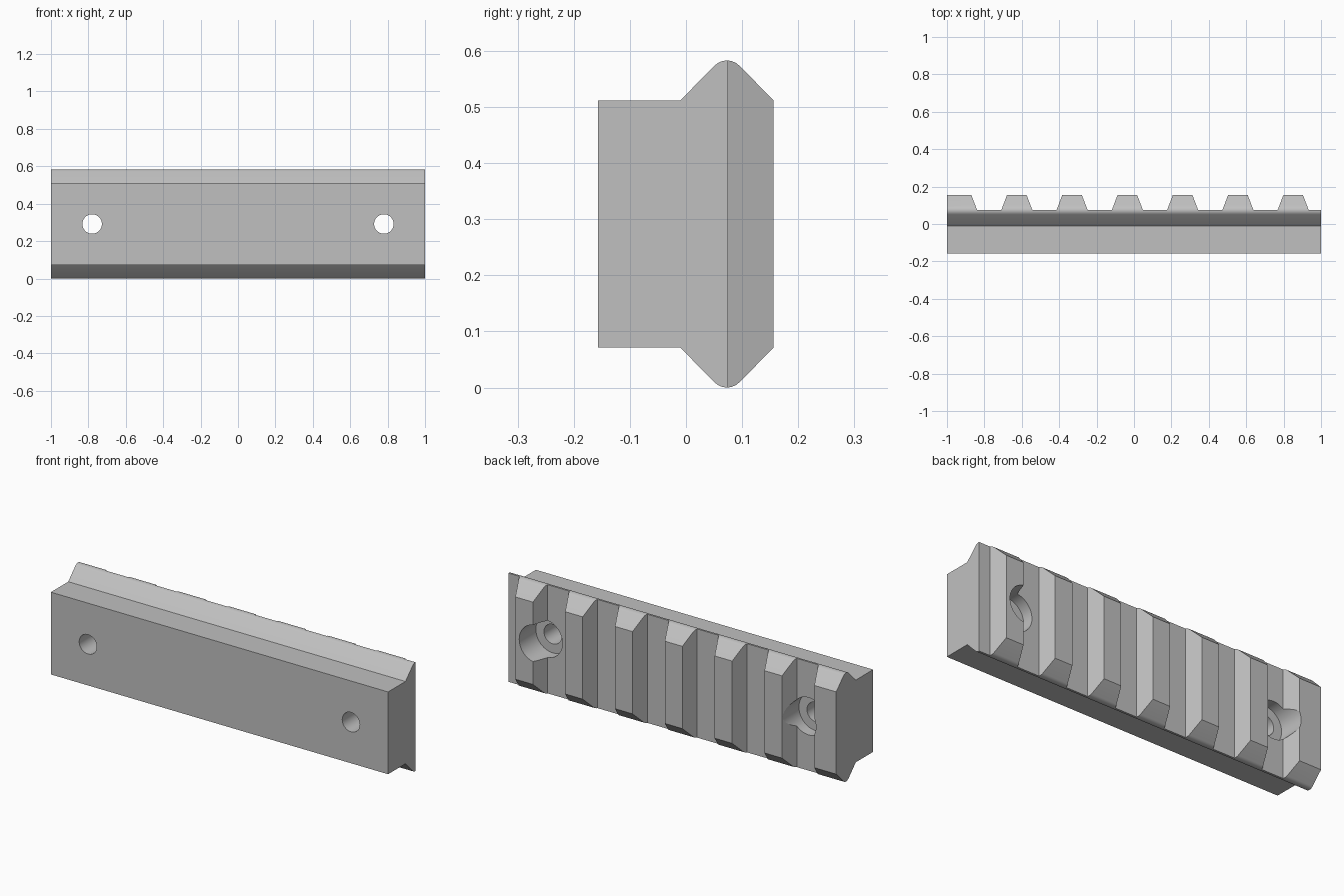
import bpy, bmesh, math
from mathutils import Matrix

cube = bpy.data.objects.get("Cube")
if cube:
    bpy.data.objects.remove(cube, do_unlink=True)

BACK, FLOOR, MID = 0.156, 0.075, 0.2915
PITCH, FIRST, TEETH = 0.2955, -0.922, 7

grey = bpy.data.materials.new("plain_grey")
grey.use_nodes = True
colour = (0.53, 0.53, 0.53, 1)
grey.diffuse_color = colour
grey.node_tree.nodes["Principled BSDF"].inputs["Base Color"].default_value = colour


def add_prism(bm, points, shift):
    """Extrude a closed outline along the shift vector."""
    face = bm.faces.new([bm.verts.new(p) for p in points])
    out = bmesh.ops.extrude_face_region(bm, geom=[face])
    verts = [v for v in out["geom"] if isinstance(v, bmesh.types.BMVert)]
    bmesh.ops.translate(bm, verts=verts, vec=shift)


def make_object(name, bm):
    bmesh.ops.recalc_face_normals(bm, faces=bm.faces)
    mesh = bpy.data.meshes.new(name)
    bm.to_mesh(mesh)
    bm.free()
    mesh.materials.append(grey)
    obj = bpy.data.objects.new(name, mesh)
    bpy.context.collection.objects.link(obj)
    return obj


def cut(target, cutter):
    cutter.hide_render = True
    mod = target.modifiers.new("cut", 'BOOLEAN')
    mod.operation, mod.solver, mod.object = 'DIFFERENCE', 'EXACT', cutter
    bpy.context.view_layer.objects.active = target
    bpy.ops.object.modifier_apply(modifier=mod.name)
    bpy.data.objects.remove(cutter, do_unlink=True)


# Rail body: upper half outline with a rounded ridge, mirrored downwards
radius, ridge_y = 0.031, 0.073
half = [(-0.157, 0.2205), (-0.01, 0.2205)]
for i in range(7):
    a = math.radians(135 - 15 * i)
    half.append((ridge_y + radius * math.cos(a),
                 0.2915 - radius + radius * math.sin(a)))
half.append((BACK, 0.2205))
outline = half + [(y, -z) for y, z in reversed(half)]
bm = bmesh.new()
add_prism(bm, [(-1, y, MID + z) for y, z in outline], (2, 0, 0))
rail = make_object("rail_body", bm)

# Cross slots: sloped gaps between neighbouring teeth
bm = bmesh.new()
slope = (0.083 - 0.052) / (BACK - FLOOR)
top = 0.2
lift = (top - FLOOR) * slope
for i in range(TEETH):
    x0 = FIRST + i * PITCH + 0.083
    last = i == TEETH - 1
    x1 = 1.1 if last else x0 + PITCH - 0.166
    add_prism(bm, [(x0, FLOOR, -0.1), (x1, FLOOR, -0.1),
                   (x1 + lift, top, -0.1), (x0 - lift, top, -0.1)], (0, 0, 0.8))
cut(rail, make_object("slot_cutter", bm))


# Screw holes with wider recesses on the back
def hole_cutter(name, r, y0, y1):
    bm = bmesh.new()
    for x in (-0.78, 0.78):
        bmesh.ops.create_cone(
            bm, cap_ends=True, segments=48, radius1=r, radius2=r, depth=y1 - y0,
            matrix=Matrix.Translation((x, (y0 + y1) / 2, MID))
            @ Matrix.Rotation(math.pi / 2, 4, 'X'))
    return make_object(name, bm)


cut(rail, hole_cutter("recess_cutter", 0.1, 0.015, 0.3))
cut(rail, hole_cutter("bore_cutter", 0.052, -0.3, 0.3))

# Smooth the bores and ridge, keep the machined edges crisp
bpy.ops.object.select_all(action='DESELECT')
rail.select_set(True)
bpy.context.view_layer.objects.active = rail
bpy.ops.object.shade_smooth_by_angle(angle=math.radians(20))
